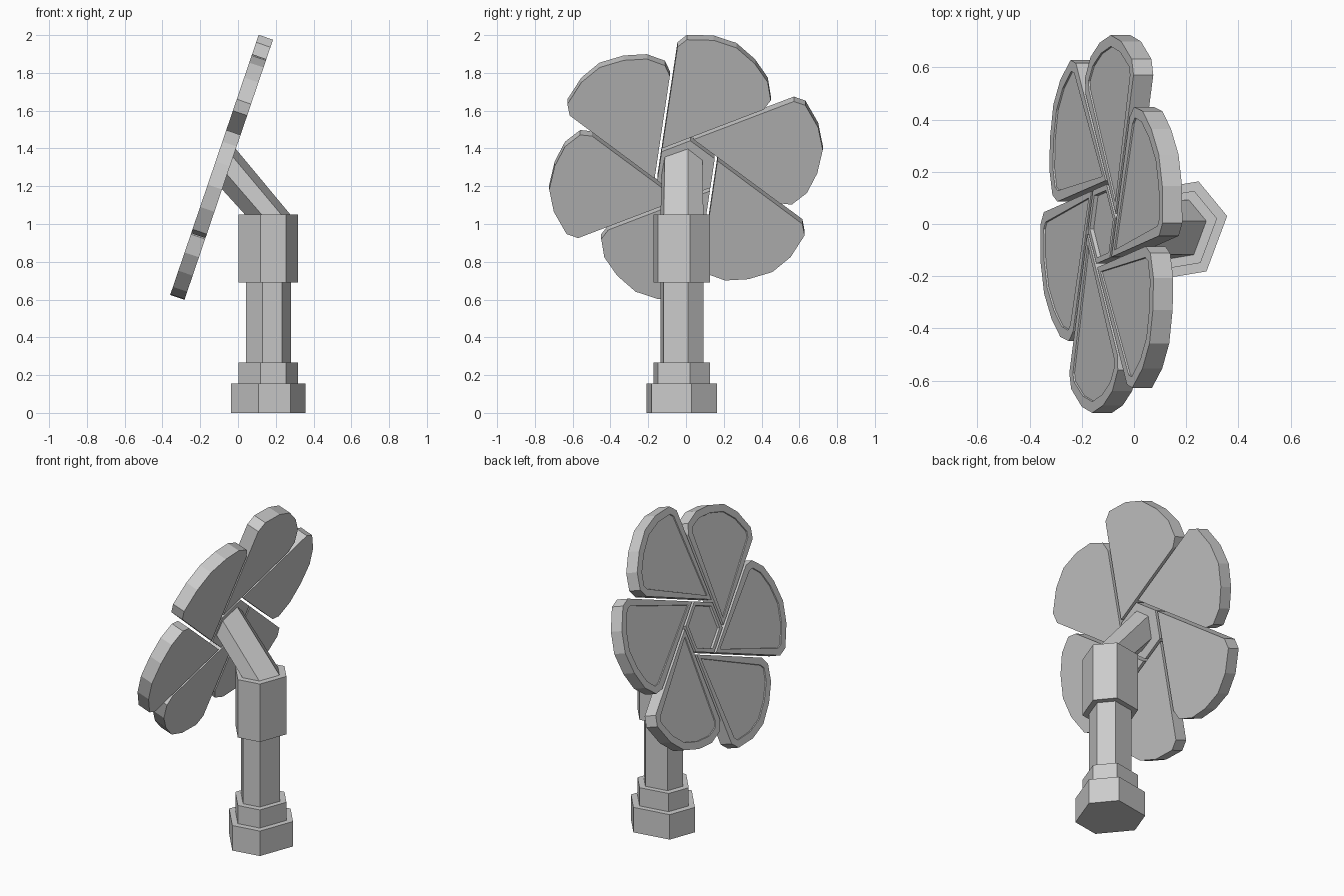
import bpy, bmesh
from math import radians, sin, cos
from mathutils import Matrix, Vector

if "Cube" in bpy.data.objects:
    bpy.data.objects.remove(bpy.data.objects["Cube"])

CX, CY = 0.163, -0.018
ANGLES = [14, 65, 134, 185, 254, 305]      # uneven six-sided stem section
TILT = radians(18.8)
HALF = 0.04                                # half thickness of the flower head

# Flower head frame: x = world y, y = up the tilted face, z = towards the back
HEAD = Matrix(((0, sin(TILT), cos(TILT), -0.087),
               (1, 0, 0, 0),
               (0, cos(TILT), -sin(TILT), 1.3),
               (0, 0, 0, 1)))


def finish(name, bm):
    bmesh.ops.recalc_face_normals(bm, faces=bm.faces)
    mesh = bpy.data.meshes.new(name)
    bm.to_mesh(mesh)
    bm.free()
    obj = bpy.data.objects.new(name, mesh)
    bpy.context.collection.objects.link(obj)
    return obj


def loft(name, rings):
    bm = bmesh.new()
    loops = [[bm.verts.new(p) for p in ring] for ring in rings]
    for a, b in zip(loops, loops[1:]):
        for i in range(len(a)):
            j = (i + 1) % len(a)
            bm.faces.new((a[i], a[j], b[j], b[i]))
    bm.faces.new(loops[0][::-1])
    bm.faces.new(loops[-1])
    return finish(name, bm)


def ring(r, z):
    return [(CX + r * cos(radians(a)), CY + r * sin(radians(a)), z) for a in ANGLES]


def slab(name, outline, border, depth, turn=0.0):
    """Flat plate in the head frame with a sunken panel on its front face."""
    bm = bmesh.new()
    verts = [bm.verts.new((u, v, HALF)) for u, v in outline]
    face = bm.faces.new(verts)
    ext = bmesh.ops.extrude_face_region(bm, geom=[face], use_keep_orig=True)
    moved = [g for g in ext["geom"] if isinstance(g, bmesh.types.BMVert)]
    bmesh.ops.translate(bm, verts=moved, vec=(0, 0, -2 * HALF))
    bmesh.ops.recalc_face_normals(bm, faces=bm.faces)
    front = [f for f in bm.faces if f.normal.z < -0.9]
    bmesh.ops.inset_individual(bm, faces=front, thickness=border, depth=0)
    bmesh.ops.inset_individual(bm, faces=front, thickness=0.002, depth=-depth)
    bm.transform(HEAD @ Matrix.Rotation(turn, 4, 'Z'))
    return finish(name, bm)


# Stepped stem
loft("base", [ring(0.2, 0), ring(0.2, 0.155)])
loft("base_step", [ring(0.16, 0.155), ring(0.16, 0.268)])
loft("stem", [ring(0.122, 0.268), ring(0.122, 0.69)])
loft("collar", [ring(0.16, 0.69), ring(0.16, 1.05)])

# Bent neck running into the back of the flower head
neck_end = [HEAD @ Vector((CY + 0.115 * sin(radians(a)), 0.008 + 0.115 * cos(radians(a)), HALF - 0.005))
            for a in ANGLES]
loft("neck", [ring(0.122, 1.045), neck_end])

# Hub
hub = [(0.164 * cos(radians(22 + 60 * i)), 0.164 * sin(radians(22 + 60 * i))) for i in range(6)]
slab("hub", hub, 0.025, 0.015)

# Six pinwheel petals
petal = [(.04, .169), (.571, .382), (.632, .36), (.700, .235), (.724, .11),
         (.695, -.02), (.64, -.13), (.56, -.195), (.497, -.188)]
for i in range(6):
    slab(f"petal_{i + 1}", petal, 0.043, 0.006, radians(60 * i))
